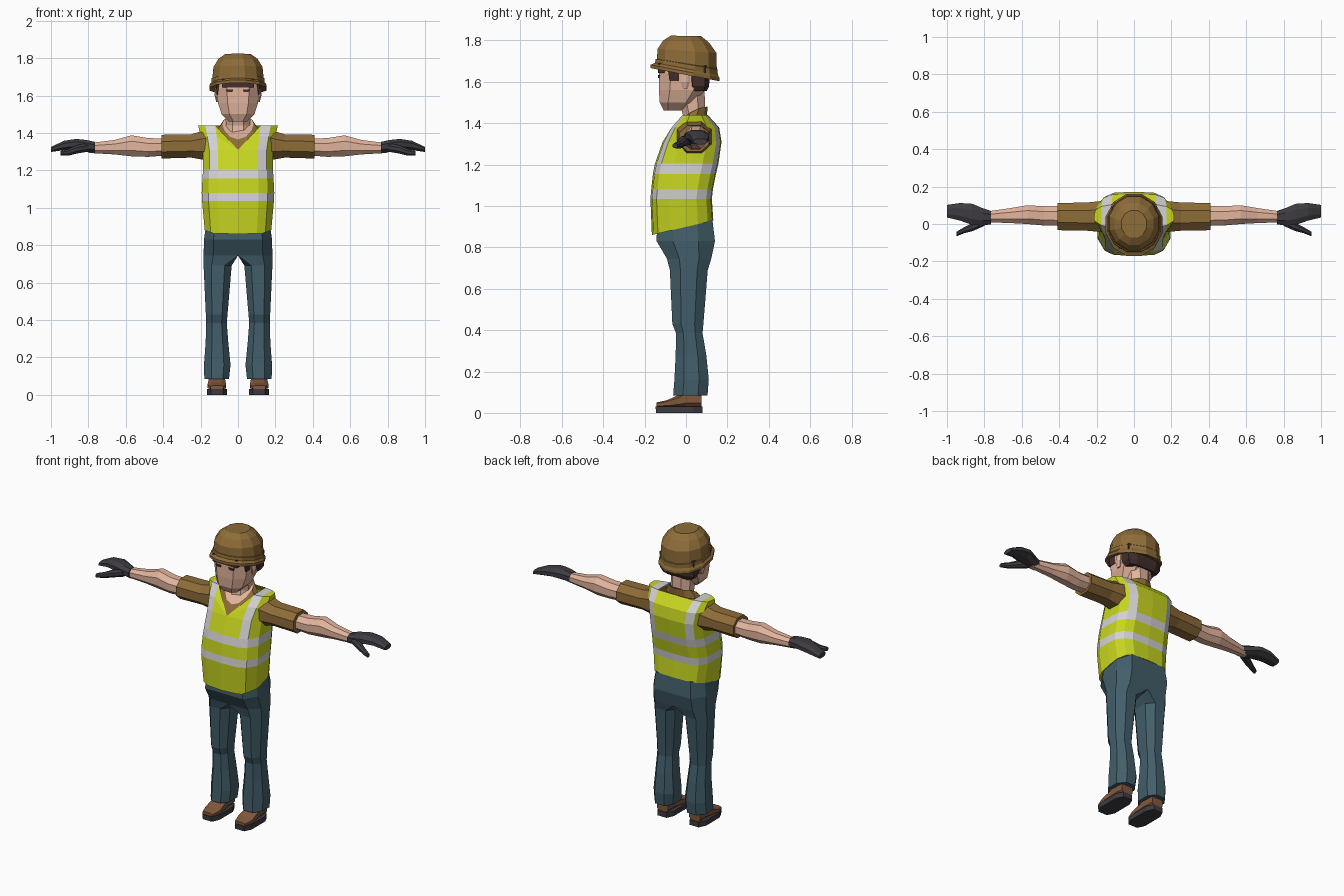
import bpy, bmesh, math

if "Cube" in bpy.data.objects:
    bpy.data.objects.remove(bpy.data.objects["Cube"])


def colour(name, r, g, b):
    m = bpy.data.materials.new(name)
    m.diffuse_color = (*[(c / 255 / 12.92 if c < 11 else ((c / 255 + 0.055) / 1.055) ** 2.4)
                         for c in (r, g, b)], 1)
    m.use_nodes = True
    m.node_tree.nodes["Principled BSDF"].inputs["Base Color"].default_value = m.diffuse_color
    return m


YELLOW = colour("safety yellow", 200, 214, 32)
SILVER = colour("reflective silver", 212, 210, 212)
BROWN = colour("khaki brown", 142, 108, 56)
DENIM = colour("denim blue", 66, 94, 106)
SKIN = colour("skin", 226, 180, 156)
BLACK = colour("black rubber", 62, 59, 66)
LEATHER = colour("boot leather", 130, 88, 60)
HAIR = colour("dark hair", 66, 46, 44)


def loft(name, rings, mats, rule=None, mirror=False, caps=(True, True), extra=()):
    """Skin a list of equal-length point rings; rule(i, j) picks the material."""
    bm = bmesh.new()
    vs = [[bm.verts.new(p) for p in r] for r in rings]
    n = len(rings[0])
    for i in range(len(vs) - 1):
        for j in range(n):
            k = (j + 1) % n
            f = bm.faces.new((vs[i][j], vs[i][k], vs[i + 1][k], vs[i + 1][j]))
            f.material_index = rule(i, j) if rule else 0
    if caps[0]:
        bm.faces.new(vs[0])
    if caps[1]:
        f = bm.faces.new(vs[-1])
        f.material_index = len(mats) - 1 if rule is None else 0
    for ids, mi in extra:
        bm.faces.new([vs[-1][k] for k in ids]).material_index = mi
    bmesh.ops.remove_doubles(bm, verts=bm.verts, dist=1e-4)
    bmesh.ops.recalc_face_normals(bm, faces=bm.faces)
    me = bpy.data.meshes.new(name)
    bm.to_mesh(me)
    bm.free()
    for m in mats:
        me.materials.append(m)
    ob = bpy.data.objects.new(name, me)
    bpy.context.collection.objects.link(ob)
    if mirror:
        mod = ob.modifiers.new("mirror", 'MIRROR')
        mod.use_mirror_merge = False
    return ob


def octagon(a0, a1, b0, b1, c=0.28, ci=None):
    """Chamfered rectangle; ci is the chamfer on the a0 side."""
    ci = c if ci is None else ci
    w, h = a1 - a0, b1 - b0
    return [(a0 + ci * w, b0), (a1 - c * w, b0), (a1, b0 + c * h), (a1, b1 - c * h),
            (a1 - c * w, b1), (a0 + ci * w, b1), (a0, b1 - ci * h), (a0, b0 + ci * h)]


def along_x(rows, c=0.28):      # rows: x, y0, y1, z0, z1
    return [[(x, y, z) for y, z in octagon(*r, c)] for x, *r in rows]


def along_z(rows, c=0.28):      # rows: z, x0, x1, y0, y1
    return [[(x, y, z) for x, y in octagon(*r, c)] for z, *r in rows]


def ellipse(z, rx, ry, cy=0.0, tilt=0.0, n=12):
    pts = []
    for k in range(n):
        a = math.tau * (k + 0.5) / n
        y = cy - ry * math.cos(a)
        pts.append((rx * math.sin(a), y, z - tilt * y))
    return pts


# Vest: 16-sided body with silver bands and shoulder straps, V neck
half = [(0, -1), (.57, -.95), (.82, -.8), (1, -.4), (1, .1), (.97, .5), (.82, .82), (.57, .97), (0, 1)]
outline = half + [(-x, y) for x, y in half[-2:0:-1]]
vest_rows = [(.895, .178, -.165, .132), (1.035, .192, -.172, .125), (1.08, .194, -.168, .13),
             (1.155, .19, -.16, .145), (1.205, .187, -.15, .157), (1.31, .187, -.113, .172),
             (1.38, .2, -.075, .16), (1.44, .213, -.02, .105)]
vest = []
for z, hw, yf, yb in vest_rows:
    ring = []
    for x, t in outline:
        dz = .035 * t if z < 1 else 0
        ring.append((x * hw, (yf + yb) / 2 + t * (yb - yf) / 2, z + dz))
    if z > 1.31:
        ring[0] = vest[5][0]
    vest.append(ring)


def vest_rule(i, j):
    return 1 if i in (1, 3) or (i > 3 and min(j, 15 - j) in (1, 6)) else 0


loft("safety_vest", vest, [YELLOW, SILVER], vest_rule, caps=(True, False),
     extra=[((1, 2, 6, 7), 1), ((2, 3, 4, 5, 6), 0),
            ((15, 14, 10, 9), 1), ((14, 13, 12, 11, 10), 0)])

# Shirt collar, low at the front, with the bare throat closing it
low, high = [], []
for k in range(12):
    a = math.tau * k / 12
    s, c = math.sin(a), math.cos(a)
    f = ((1 + c) / 2) ** 2
    low.append((.125 * s, -.005 - .105 * c, 1.43 - .125 * f))
    high.append((.085 * s, .02 - .085 * c, 1.48 - .115 * f))
loft("shirt_collar", [low, high], [BROWN, SKIN], caps=(False, True))

# Sleeves, forearms, gloves and thumbs
loft("sleeve", along_x([(.15, -.045, .125, 1.25, 1.425), (.25, -.036, .115, 1.268, 1.392),
                        (.41, -.033, .112, 1.263, 1.39)]), [BROWN], mirror=True)
loft("forearm", along_x([(.38, -.01, .095, 1.28, 1.37), (.48, -.008, .095, 1.272, 1.372),
                         (.57, 0, .1, 1.275, 1.387), (.66, .005, .085, 1.285, 1.362),
                         (.8, .01, .065, 1.293, 1.345)]), [SKIN], mirror=True)
loft("glove", along_x([(.765, -.002, .07, 1.293, 1.352), (.81, -.008, .085, 1.3, 1.362),
                       (.865, -.005, .108, 1.312, 1.368), (.93, .018, .112, 1.308, 1.358),
                       (1.0, .035, .102, 1.298, 1.325)]), [BLACK], mirror=True)
loft("glove_thumb", along_x([(.8, -.01, .04, 1.3, 1.345), (.86, -.037, .008, 1.29, 1.335),
                             (.91, -.05, -.018, 1.278, 1.313),
                             (.95, -.066, -.042, 1.28, 1.303)]), [BLACK], mirror=True)

# Trousers: each half runs from the waist through the seat to the cuff
legs = [(.93, 0, .168, -.14, .128), (.83, 0, .182, -.142, .14), (.745, 0, .184, -.092, .122),
        (.69, .034, .184, -.078, .105), (.43, .056, .172, -.066, .084),
        (.385, .06, .17, -.048, .08), (.28, .052, .173, -.05, .098),
        (.16, .04, .182, -.056, .11), (.085, .048, .18, -.062, .104)]
loft("trouser_leg", [[(x, y, z) for x, y in octagon(*r, .28, 0 if r[0] == 0 else .25)]
                     for z, *r in legs], [DENIM], mirror=True)

# Boots: rubber sole and leather upper
loft("boot_sole", along_z([(0, .06, .166, -.145, .08), (.032, .06, .166, -.147, .08)], .2),
     [BLACK], mirror=True)
boot = [(-.143, .078, .148, .028, .05), (-.09, .063, .163, .028, .062),
        (-.03, .068, .158, .028, .09), (.0, .07, .156, .028, .115), (.075, .074, .152, .028, .115)]
loft("boot_upper", [[(x, y, z) for x, z in octagon(*r, .22)] for y, *r in boot],
     [LEATHER], mirror=True)

# Neck, head and ears
loft("neck", along_z([(1.36, -.07, .07, -.03, .1), (1.44, -.065, .065, -.015, .092),
                      (1.57, -.068, .068, -.05, .09)]), [SKIN])
loft("head", along_z([(1.462, -.05, .05, -.108, -.02), (1.5, -.088, .088, -.127, .04),
                      (1.56, -.107, .107, -.131, .09), (1.64, -.115, .115, -.13, .105),
                      (1.71, -.11, .11, -.115, .1)], .24), [SKIN])
loft("ear", along_z([(1.565, .1, .116, -.015, .008), (1.6, .1, .125, -.025, .018),
                     (1.64, .1, .123, -.022, .02)]), [SKIN], mirror=True)

# Hair behind the ears, sideburns, brow band and eyes
loft("back_hair", along_z([(1.555, -.1, .1, .03, .1), (1.58, -.116, .116, .012, .112),
                           (1.68, -.12, .12, 0, .115)], .2), [HAIR])
loft("sideburn", along_z([(1.605, .1, .114, -.08, -.035), (1.68, .1, .12, -.09, -.03)], .15),
     [HAIR], mirror=True)
loft("brow", along_z([(1.642, -.085, .085, -.135, -.1), (1.69, -.085, .085, -.133, -.1)], .05),
     [HAIR])
loft("eye", along_z([(1.618, .03, .06, -.135, -.125), (1.632, .026, .064, -.135, -.125)], .05),
     [HAIR], mirror=True)

# Hard hat: sloping brim, raised band and faceted dome
loft("hard_hat", [ellipse(1.648, .115, .12, 0, .19), ellipse(1.634, .157, .172, -.005, .19),
                  ellipse(1.65, .157, .172, -.005, .19), ellipse(1.664, .147, .157, .002, .19),
                  ellipse(1.686, .147, .155, .003, .17), ellipse(1.688, .142, .15, .004, .16),
                  ellipse(1.75, .136, .147, .005, .07), ellipse(1.795, .108, .115, 0, .04),
                  ellipse(1.822, .07, .076, 0, .02)], [BROWN])
